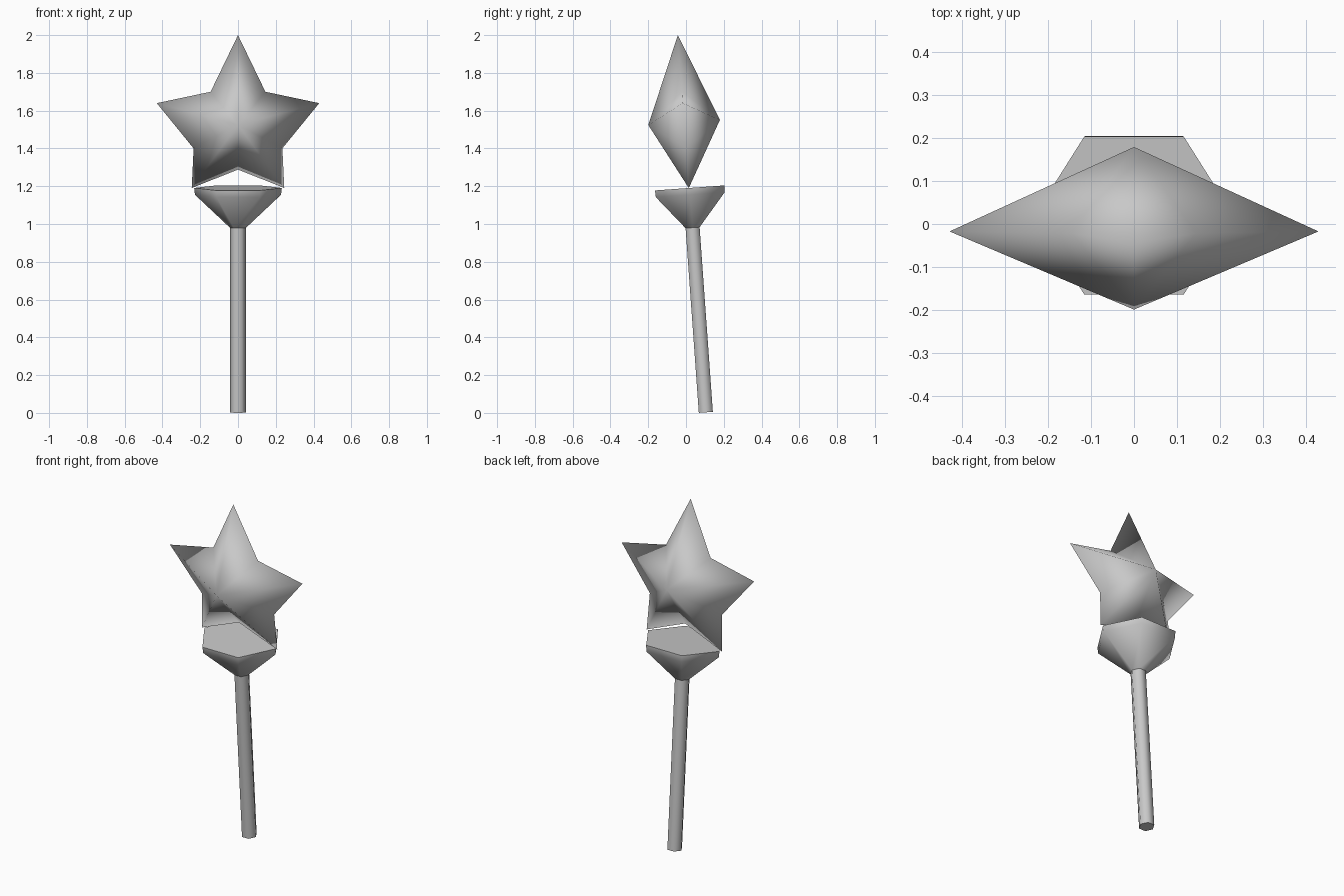
import bpy, bmesh, math
from mathutils import Matrix

if "Cube" in bpy.data.objects:
    bpy.data.objects.remove(bpy.data.objects["Cube"])

TILT = math.radians(4.1)

grey = bpy.data.materials.new("plain_grey")
grey.diffuse_color = (0.58, 0.58, 0.58, 1)
grey.use_nodes = True
grey.node_tree.nodes["Principled BSDF"].inputs["Base Color"].default_value = grey.diffuse_color


def finish(name, bm, location):
    """Turn a bmesh into a tilted, smooth-shaded object."""
    bmesh.ops.recalc_face_normals(bm, faces=bm.faces[:])
    bm.transform(Matrix.Translation(location) @ Matrix.Rotation(TILT, 4, 'X'))
    me = bpy.data.meshes.new(name)
    bm.to_mesh(me)
    bm.free()
    me.materials.append(grey)
    ob = bpy.data.objects.new(name, me)
    bpy.context.collection.objects.link(ob)
    return ob


def hex_loft(name, rings, location):
    """Six-sided body through (radius x, radius y, height) rings, with flat caps."""
    bm = bmesh.new()
    loops = []
    for rx, ry, z in rings:
        loops.append([bm.verts.new((rx * math.cos(k * math.pi / 3),
                                    ry * math.sin(k * math.pi / 3), z))
                      for k in range(6)])
    for a, b in zip(loops, loops[1:]):
        for k in range(6):
            j = (k + 1) % 6
            bm.faces.new((a[k], a[j], b[j], b[k])).smooth = True
    for loop in (loops[0], loops[-1]):
        cap = bm.faces.new(loop)
        for e in cap.edges:
            e.smooth = False
    return finish(name, bm, location)


# Handle and flared cup share one leaning axis
base = (0, 0.105, 0.003)
hex_loft("handle", [(0.043, 0.043, 0), (0.043, 0.043, 0.985)], base)
hex_loft("cup", [(0.043, 0.043, 0.98), (0.228, 0.211, 1.155),
                 (0.232, 0.213, 1.191)], base)

# Five-pointed star: outline joined to a front and a back peak
half = [(0.145, 0.163), (0.43, 0.1025), (0.235, -0.1375), (0.245, -0.348)]
outline = ([(0, 0.4635)] + half + [(0, -0.25)]
           + [(-x, z) for x, z in reversed(half)])
bm = bmesh.new()
rim = [bm.verts.new((x, 0, z)) for x, z in outline]
for y in (-0.19, 0.19):
    peak = bm.verts.new((0, y, 0))
    for i, v in enumerate(rim):
        bm.faces.new((v, rim[(i + 1) % len(rim)], peak)).smooth = True
finish("star", bm, (0, -0.01, 1.5375))
